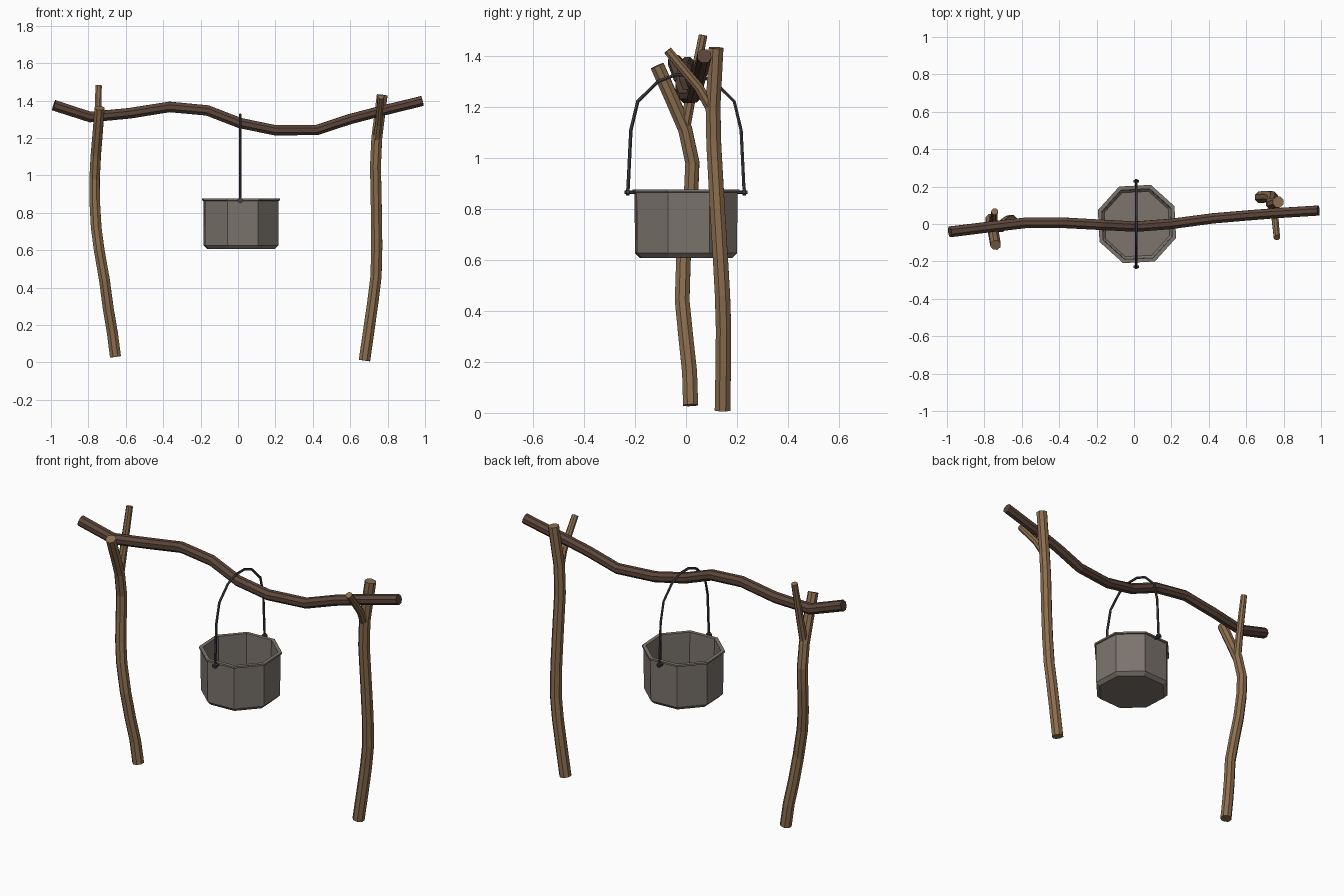
import bpy, bmesh, math
from mathutils import Vector

if "Cube" in bpy.data.objects:
    bpy.data.objects.remove(bpy.data.objects["Cube"])


def material(name, rgb):
    m = bpy.data.materials.new(name)
    m.diffuse_color = (*rgb, 1)
    m.use_nodes = True
    m.node_tree.nodes["Principled BSDF"].inputs["Base Color"].default_value = m.diffuse_color
    return m


BARK = material("light brown bark", (0.26, 0.155, 0.078))
DARK = material("dark brown bark", (0.105, 0.06, 0.042))
IRON = material("grey iron", (0.20, 0.175, 0.155))
WIRE = material("dark wire", (0.055, 0.055, 0.06))


def finish(bm, name, mat):
    bmesh.ops.recalc_face_normals(bm, faces=bm.faces)
    me = bpy.data.meshes.new(name)
    bm.to_mesh(me)
    bm.free()
    me.materials.append(mat)
    ob = bpy.data.objects.new(name, me)
    bpy.context.collection.objects.link(ob)
    return ob


def skin(bm, rings):
    """Bridge rings of points with quads and cap both ends."""
    vs = [[bm.verts.new(p) for p in r] for r in rings]
    n = len(vs[0])
    for a, b in zip(vs, vs[1:]):
        for i in range(n):
            bm.faces.new((a[i], a[(i + 1) % n], b[(i + 1) % n], b[i]))
    bm.faces.new(vs[0])
    bm.faces.new(vs[-1])


def sweep(name, pts, r0, r1, mat, sides=8):
    """Tapered tube along a path, with a carried frame so it does not twist."""
    pts = [Vector(p) for p in pts]
    last = len(pts) - 1
    u, rings = None, []
    for i, p in enumerate(pts):
        t = (pts[min(i + 1, last)] - pts[max(i - 1, 0)]).normalized()
        if u is None:
            u = t.orthogonal()
        u = (u - t * u.dot(t)).normalized()
        v = t.cross(u)
        r = r0 + (r1 - r0) * i / last
        rings.append([p + (u * math.cos(a) + v * math.sin(a)) * r
                      for a in (2 * math.pi * (k + 0.5) / sides for k in range(sides))])
    bm = bmesh.new()
    skin(bm, rings)
    return finish(bm, name, mat)


# Crossbeam
sweep("crossbeam", [(-0.985, -0.042, 1.375), (-0.79, -0.018, 1.312), (-0.58, 0.006, 1.332),
                    (-0.366, 0.006, 1.366), (-0.163, -0.005, 1.347), (0.01, -0.014, 1.28),
                    (0.195, 0.0, 1.242), (0.42, 0.03, 1.242), (0.596, 0.045, 1.30),
                    (0.76, 0.058, 1.343), (0.986, 0.072, 1.398)], 0.031, 0.029, DARK)

# Left forked post
sweep("left_post", [(-0.655, 0.018, 0.03), (-0.672, 0.014, 0.16), (-0.694, 0.0, 0.29),
                    (-0.714, -0.015, 0.44), (-0.742, -0.01, 0.60), (-0.758, 0.004, 0.72),
                    (-0.766, 0.02, 0.86), (-0.767, 0.025, 0.98), (-0.76, -0.003, 1.11),
                    (-0.75, -0.055, 1.23), (-0.74, -0.113, 1.36)], 0.032, 0.029, BARK)
sweep("left_fork_prong", [(-0.757, -0.008, 1.10), (-0.75, 0.025, 1.27),
                          (-0.745, 0.067, 1.48)], 0.024, 0.018, BARK)

# Right forked post
sweep("right_post", [(0.676, 0.143, 0.01), (0.702, 0.146, 0.19), (0.722, 0.147, 0.33),
                     (0.738, 0.143, 0.46), (0.742, 0.134, 0.62), (0.74, 0.123, 0.80),
                     (0.735, 0.109, 1.05), (0.742, 0.106, 1.20), (0.771, 0.118, 1.43)],
      0.033, 0.031, BARK)
sweep("right_fork_prong", [(0.74, 0.105, 1.18), (0.752, 0.05, 1.275),
                           (0.764, -0.072, 1.42)], 0.022, 0.018, BARK)

# Eight-sided open pot: outer wall, lip, then inner wall down to the floor
CX, CY = 0.016, 0.0
profile = [(0.192, 0.606), (0.212, 0.626), (0.214, 0.864), (0.222, 0.866),
           (0.222, 0.876), (0.200, 0.876), (0.197, 0.632), (0.185, 0.620)]
angles = [math.radians(22.5 + 3 + 45 * k) for k in range(8)]
bm = bmesh.new()
skin(bm, [[(CX + r * math.cos(a), CY + r * math.sin(a), z) for a in angles]
          for r, z in profile])
finish(bm, "pot", IRON)

# Wire handle over the beam
half = [(0.228, 0.862), (0.226, 0.90), (0.216, 1.107), (0.189, 1.22), (0.11, 1.298), (0.04, 1.325)]
arc = [(-y, z) for y, z in half] + [(y, z) for y, z in reversed(half)]
sweep("pot_handle", [(0.012, y, z) for y, z in arc], 0.007, 0.007, WIRE, 6)

# Pins that carry the handle, with a small washer
for side, s in (("front", -1), ("back", 1)):
    sweep(side + "_handle_pin", [(0.012, s * y, 0.864) for y in (0.19, 0.241)],
          0.008, 0.008, WIRE)
    sweep(side + "_handle_eye", [(0.012, s * y, 0.866) for y in (0.221, 0.235)],
          0.015, 0.015, WIRE)
